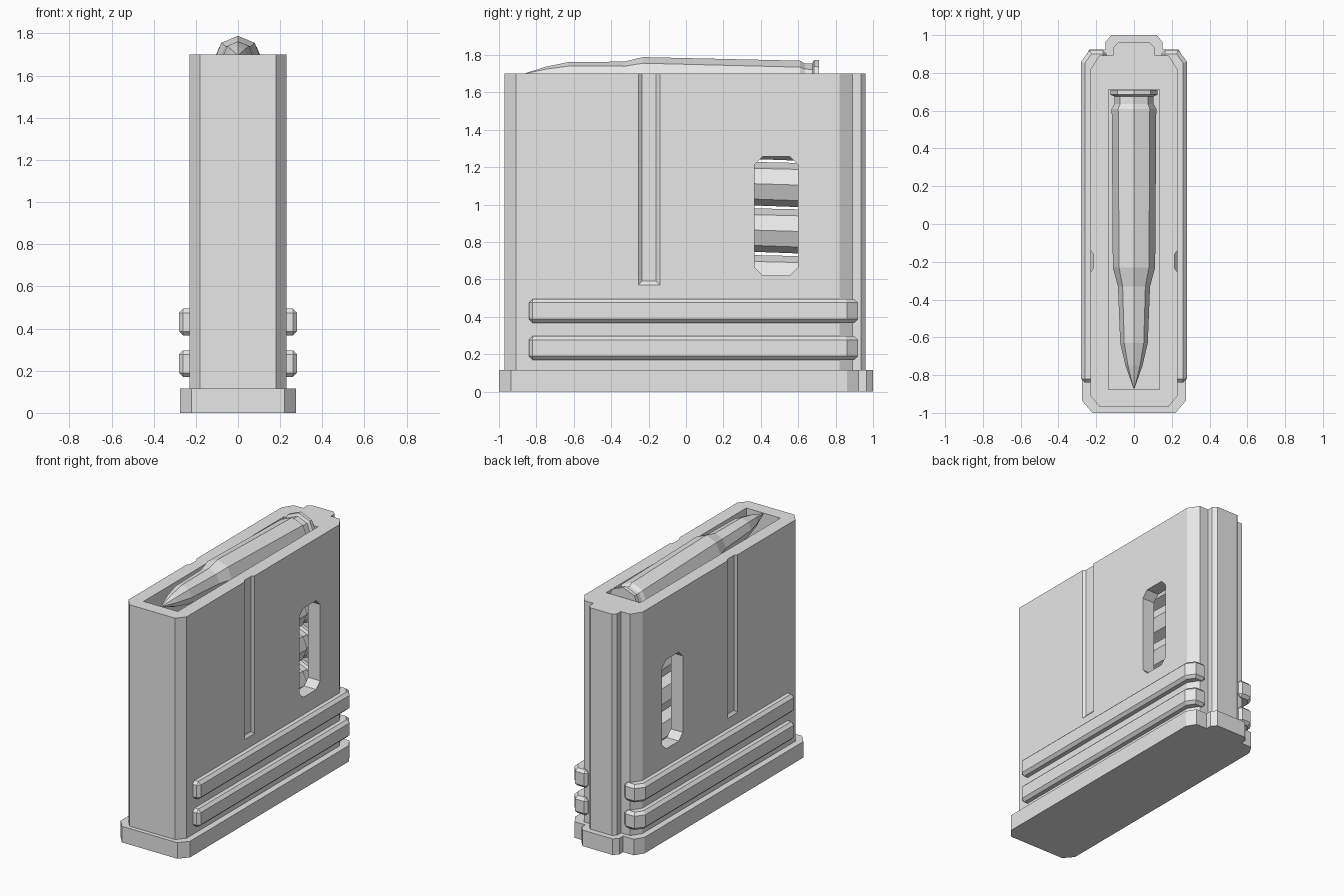
import bpy
import bmesh
from math import sin, cos, pi

if "Cube" in bpy.data.objects:
    bpy.data.objects.remove(bpy.data.objects["Cube"])

GREY = (0.8, 0.8, 0.8, 1)
grey = bpy.data.materials.new("light_grey")
grey.use_nodes = True
grey.diffuse_color = GREY
grey.node_tree.nodes["Principled BSDF"].inputs["Base Color"].default_value = GREY


def loft(name, rings):
    """Skin a row of equal-length rings and cap both ends."""
    bm = bmesh.new()
    loops = [[bm.verts.new(p) for p in ring] for ring in rings]
    n = len(loops[0])
    for a, b in zip(loops, loops[1:]):
        for i in range(n):
            j = (i + 1) % n
            bm.faces.new((a[i], a[j], b[j], b[i]))
    bm.faces.new(loops[0])
    bm.faces.new(loops[-1])
    bmesh.ops.recalc_face_normals(bm, faces=bm.faces)
    mesh = bpy.data.meshes.new(name)
    bm.to_mesh(mesh)
    bm.free()
    mesh.materials.append(grey)
    obj = bpy.data.objects.new(name, mesh)
    bpy.context.collection.objects.link(obj)
    return obj


def slab(name, outline, z0, z1):
    return loft(name, [[(x, y, z) for x, y in outline] for z in (z0, z1)])


def mirrored(half):
    return half + [(-x, y) for x, y in reversed(half)]


def apply_modifier(obj, kind, **settings):
    mod = obj.modifiers.new(kind.lower(), kind)
    for key, value in settings.items():
        setattr(mod, key, value)
    bpy.context.view_layer.objects.active = obj
    bpy.ops.object.modifier_apply(modifier=mod.name)


def cut(obj, cutter):
    cutter.hide_render = True
    apply_modifier(obj, "BOOLEAN", object=cutter, operation="DIFFERENCE", solver="EXACT")
    bpy.data.objects.remove(cutter)


# Base plate and body share the same outline with a rear spine
slab("base_plate", mirrored([(0.22, -1), (0.275, -0.935), (0.275, 0.86), (0.235, 0.925),
                             (0.15, 0.925), (0.15, 0.965), (0.12, 1)]), 0, 0.115)
body = slab("body", mirrored([(0.18, -0.97), (0.23, -0.91), (0.23, 0.82), (0.182, 0.893),
                              (0.11, 0.893), (0.11, 0.935), (0.085, 0.96)]), 0.1, 1.7)

# Cartridge well, open at the top
cut(body, slab("well_cutter", mirrored([(0.135, -0.875), (0.135, 0.712)]), 0.2, 1.8))

# Chamfered window through both walls
Y0, Y1, Z0, Z1, C = 0.365, 0.6, 0.62, 1.257, 0.045
window = [(Y0 + C, Z0), (Y1 - C, Z0), (Y1, Z0 + C), (Y1, Z1 - C),
          (Y1 - C, Z1), (Y0 + C, Z1), (Y0, Z1 - C), (Y0, Z0 + C)]
cut(body, loft("window_cutter", [[(x, y, z) for y, z in window] for x in (-0.4, 0.4)]))

# Shallow guide groove with sloped edges on each side
for side in (-1, 1):
    rings = []
    for x, inset in ((0.245, -0.02), (0.215, 0.02)):
        a, b, low = -0.255 + inset, -0.14 - inset, 0.57 + inset
        rings.append([(side * x, a, low), (side * x, b, low),
                      (side * x, b, 1.8), (side * x, a, 1.8)])
    cut(body, loft("groove_cutter", rings))

# Two bevelled grip ribs on each side, wrapping the rear corner
rib = [(0.2, -0.84), (0.28, -0.84), (0.28, 0.86), (0.235, 0.92),
       (0.145, 0.92), (0.145, 0.8), (0.2, 0.8)]
for side, label in ((1, "left"), (-1, "right")):
    for level, (low, high) in (("lower", (0.17, 0.297)), ("upper", (0.367, 0.495))):
        grip = slab(f"{label}_{level}_rib", [(side * x, y) for x, y in rib], low, high)
        apply_modifier(grip, "BEVEL", width=0.02, segments=1, limit_method="ANGLE",
                       angle_limit=1.2)

# Eight-sided cartridges in a single slightly tilted stack: (y, radius)
profile = [(-0.87, 0.003), (-0.75, 0.045), (-0.63, 0.073), (-0.33, 0.085), (-0.23, 0.112),
           (0.61, 0.118), (0.635, 0.104), (0.675, 0.104), (0.685, 0.125), (0.71, 0.125)]
TILT = 0.03
for number, height in enumerate((1.655, 1.356, 1.108, 0.86, 0.61, 0.362)):
    rings = []
    for y, r in profile:
        centre = height + (0.48 - y) * TILT
        rings.append([(r * sin(k * pi / 4), y, centre + r * cos(k * pi / 4))
                      for k in range(8)])
    loft(f"cartridge_{number + 1}", rings)
